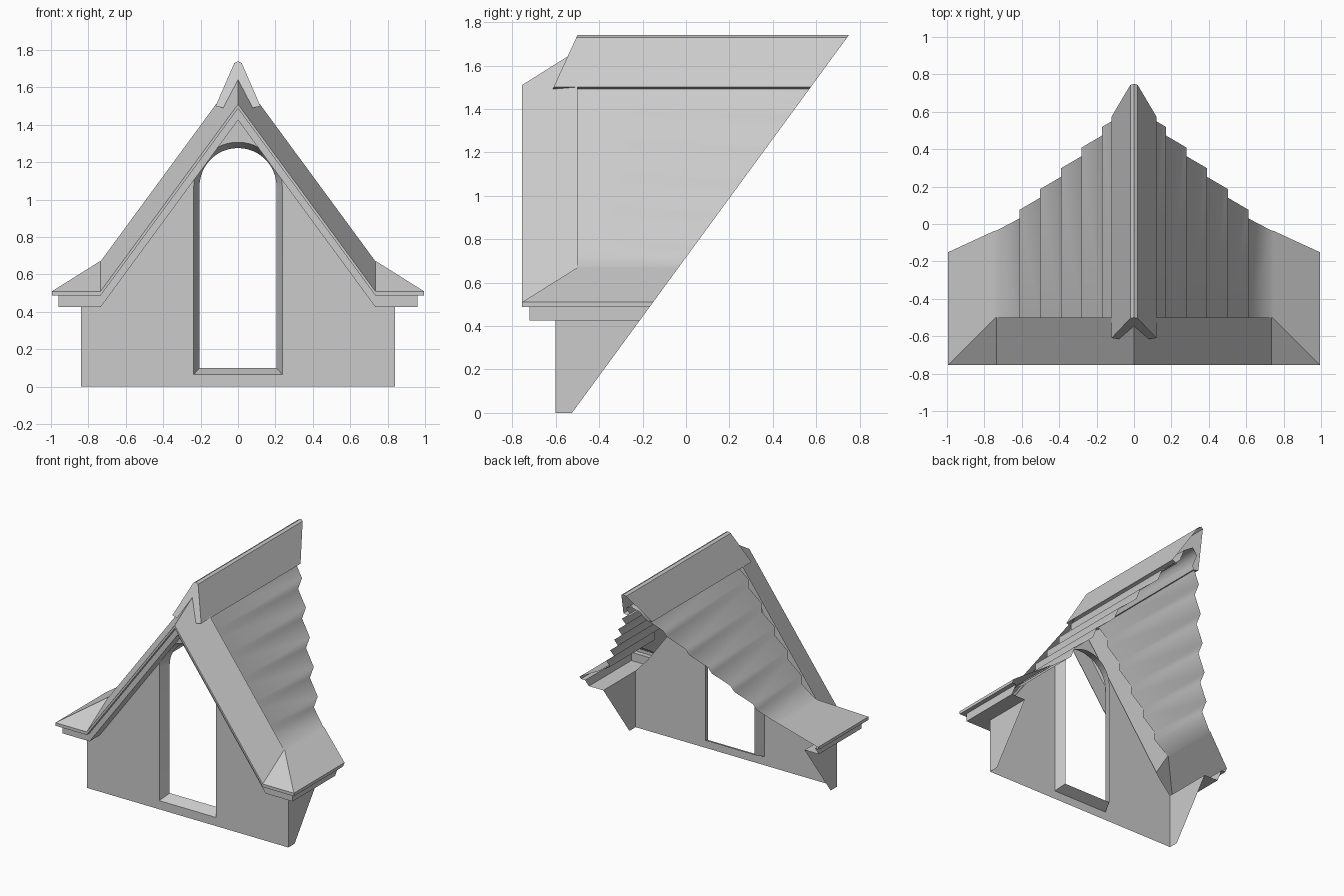
import bpy, bmesh
from math import sin, cos, pi, radians

if "Cube" in bpy.data.objects:
    bpy.data.objects.remove(bpy.data.objects["Cube"])

CUT_POINT, CUT_NORMAL = (0, -0.525, 0), (0, 1.74, -1.275)   # main roof slope behind the dormer
BACK = 0.9


def build(name, rows=(), ngons=(), smooth=30):
    """Skin rows of points and add n-gons for the +x half, mirror, trim on the roof slope."""
    bm = bmesh.new()
    for s in (1, -1):
        grid = [[bm.verts.new((s * x, y, z)) for x, y, z in r] for r in rows]
        for a, b in zip(grid, grid[1:]):
            for i in range(len(a) - 1):
                bm.faces.new((a[i], a[i + 1], b[i + 1], b[i]))
        for g in ngons:
            bm.faces.new([bm.verts.new((s * x, y, z)) for x, y, z in g])
    bmesh.ops.remove_doubles(bm, verts=bm.verts[:], dist=0.0005)
    bmesh.ops.bisect_plane(bm, geom=bm.verts[:] + bm.edges[:] + bm.faces[:],
                           plane_co=CUT_POINT, plane_no=CUT_NORMAL, clear_outer=True)
    bmesh.ops.recalc_face_normals(bm, faces=bm.faces[:])
    me = bpy.data.meshes.new(name)
    bm.to_mesh(me)
    bm.free()
    ob = bpy.data.objects.new(name, me)
    bpy.context.collection.objects.link(ob)
    bpy.ops.object.select_all(action='DESELECT')
    ob.select_set(True)
    bpy.context.view_layer.objects.active = ob
    bpy.ops.object.shade_smooth_by_angle(angle=radians(smooth))
    return ob


def opening(r, bottom, y):
    """Right half of the round-arched window outline, from sill centre to arch top."""
    arc = [(r * cos(a), y, 1.07 + r * sin(a)) for a in [pi / 2 * i / 12 for i in range(13)]]
    return [(0, y, bottom), (r, y, bottom)] + arc


# Front wall with arched hole
outer = opening(0.237, 0.065, -0.6)
outline = [(0, -0.6, 1.545), (0.735, -0.6, 0.54), (0.84, -0.6, 0.425),
           (0.84, -0.6, 0), (0, -0.6, 0)]
build("front_wall", ngons=[outer + outline])

# Splayed window reveal
build("window_reveal", rows=[outer, opening(0.206, 0.1, -0.52)])

# Side walls
build("side_walls", ngons=[[(0.84, -0.6, 0), (0.84, BACK, 0),
                            (0.84, BACK, 0.425), (0.84, -0.6, 0.425)]])

# Moulded eave, corner return and raking gable coping: one profile (outset, height)
profile = [(0.1, 0.425), (0.22, 0.425), (0.22, 0.487), (0.255, 0.487), (0.255, 0.51), (0, 0.67)]
build("eaves_and_gable_coping", rows=[
    [(0.74 + d, BACK, z) for d, z in profile],
    [(0.74 + d, -0.5 - d, z) for d, z in profile],
    [(0.735, -0.5 - d, z) for d, z in profile],
    [(0, -0.5 - d, z + 1.0) for d, z in profile]])

# Lapped roof courses
steps = []
for i in range(7):
    x = 0.06 + 0.1105 * i
    high = 0.645 + 1.37 * (0.74 - x)
    steps += [(x, high), (x, high - 0.063)]
steps = [(0, 1.61)] + steps[:12] + [(0.74, 0.665)]
build("roof_courses", rows=[[(x, y, z) for x, z in steps] for y in (-0.5, BACK)], smooth=180)

# Ridge cap with raked front end
cap = [(0, 1.74), (0.02, 1.73), (0.12, 1.5), (0.075, 1.49)]
front = [(x, -0.5 - 0.11 * (1.74 - z) / 0.24, z) for x, z in cap]
nose = front + [(0, -0.555, 1.62)]
build("ridge_cap", rows=[front, [(x, BACK, z) for x, z in cap]], ngons=[nose])
